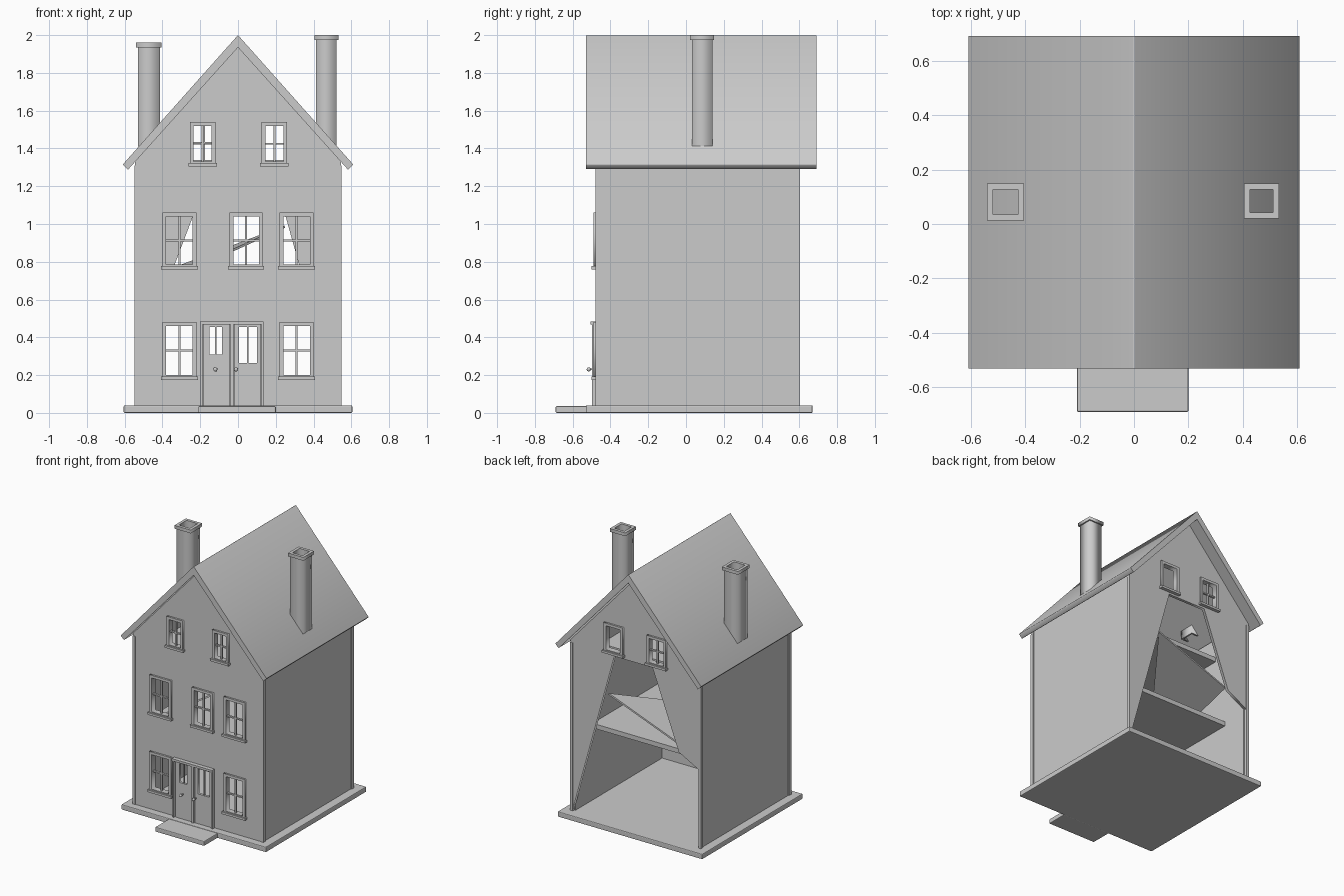
import bpy
from math import radians
from mathutils import Matrix

if "Cube" in bpy.data.objects:
    bpy.data.objects.remove(bpy.data.objects["Cube"])


def finish(ob, bevel=0):
    if bevel:
        m = ob.modifiers.new("bevel", 'BEVEL')
        m.width, m.segments = bevel, 2
    return ob


def box(name, x0, x1, y0, y1, z0, z1, bevel=0):
    me = bpy.data.meshes.new(name)
    v = [(x, y, z) for x in (x0, x1) for y in (y0, y1) for z in (z0, z1)]
    f = [(0, 1, 3, 2), (4, 6, 7, 5), (0, 4, 5, 1), (2, 3, 7, 6), (0, 2, 6, 4), (1, 5, 7, 3)]
    me.from_pydata(v, [], f)
    ob = bpy.data.objects.new(name, me)
    bpy.context.collection.objects.link(ob)
    return finish(ob, bevel)


def rect(x0, x1, z0, z1):
    return [(x0, z0), (x1, z0), (x1, z1), (x0, z1)]


def plate(name, loops, y0, y1, bevel=0, mat=None):
    """Flat upright plate: first loop is the outline, the others are holes."""
    cu = bpy.data.curves.new(name + "_outline", 'CURVE')
    cu.dimensions, cu.fill_mode, cu.extrude = '2D', 'BOTH', (y1 - y0) / 2
    for loop in loops:
        s = cu.splines.new('POLY')
        s.points.add(len(loop) - 1)
        for p, (a, b) in zip(s.points, loop):
            p.co = (a, b, 0, 1)
        s.use_cyclic_u = True
    tmp = bpy.data.objects.new("tmp", cu)
    bpy.context.collection.objects.link(tmp)
    dg = bpy.context.evaluated_depsgraph_get()
    me = bpy.data.meshes.new_from_object(tmp.evaluated_get(dg))
    bpy.data.objects.remove(tmp)
    me.transform(mat or Matrix.Translation((0, (y0 + y1) / 2, 0)) @ Matrix.Rotation(radians(90), 4, 'X'))
    me.name = name
    ob = bpy.data.objects.new(name, me)
    bpy.context.collection.objects.link(ob)
    return finish(ob, bevel)


def window(name, x0, x1, z0, z1, y=-0.475, out=-1, bars=True):
    """Frame, glazing bars and sill on a wall face at y."""
    w = 0.02
    ya, yb = sorted((y + out * 0.014, y - out * 0.03))
    plate(name + "_frame", [rect(x0, x1, z0, z1), rect(x0 + w, x1 - w, z0 + w, z1 - w)], ya, yb)
    if bars:
        xc, zc = (x0 + x1) / 2, (z0 + z1) / 2
        ya, yb = sorted((y, y - out * 0.015))
        box(name + "_upright_bar", xc - .005, xc + .005, ya, yb, z0 + w, z1 - w)
        box(name + "_cross_bar", x0 + w, x1 - w, ya, yb, zc - .005, zc + .005)
    ya, yb = sorted((y + out * 0.025, y))
    box(name + "_sill", x0 - .008, x1 + .008, ya, yb, z0 - .005, z0 + .012)


# base and front step
box("base", -.605, .605, -.53, .67, 0, .04, .006)
box("step", -.21, .20, -.69, -.52, 0, .036, .006)

# front wall with window and door openings
wins = [(-.40, -.22, .18, .48), (.22, .40, .18, .48),
        (-.40, -.22, .765, 1.06), (-.045, .13, .765, 1.06), (.22, .40, .765, 1.06),
        (-.255, -.12, 1.31, 1.54), (.125, .26, 1.31, 1.54)]
doors = [(-.195, -.035), (-.03, .13)]
gable = [(-.545, .035), (.545, .035), (.545, 1.33), (0, 1.95), (-.545, 1.33)]
holes = [rect(a + .012, b - .012, c + .012, d - .012) for a, b, c, d in wins]
holes += [rect(a + .012, b - .012, .05, .465) for a, b in doors]
plate("front_wall", [gable] + holes, -.475, -.45)
for i, w in enumerate(wins):
    window(f"window_{i + 1}", *w)

# double doors with glazed panes, trim and knobs
panes = [rect(-.15, -.085, .31, .455), rect(.005, .10, .265, .455)]
for i, ((a, b), pane) in enumerate(zip(doors, panes)):
    plate(f"door_{i + 1}", [rect(a + .01, b - .01, .04, .47), pane], -.485, -.465)
    xc = (pane[0][0] + pane[1][0]) / 2
    box(f"door_bar_{i + 1}", xc - .004, xc + .004, -.48, -.47, pane[0][1], pane[2][1])
    for x in (a, b):
        box(f"door_jamb_{i + 1}", x - .006, x + .006, -.498, -.455, .04, .48)
    box(f"door_head_{i + 1}", a - .006, b + .006, -.505, -.455, .468, .485)
    kx = (-.12, -.01)[i]
    bpy.ops.mesh.primitive_uv_sphere_add(segments=12, ring_count=8, radius=.011, location=(kx, -.515, .23))
    bpy.context.object.name = f"knob_{i + 1}"
    bpy.ops.object.shade_smooth()
    box(f"knob_stem_{i + 1}", kx - .004, kx + .004, -.515, -.48, .226, .234)

# back wall: wide opening under a gable with two windows
back_wins = [(.10, .26, 1.32, 1.54), (-.26, -.10, 1.32, 1.54)]
back = [(-.545, .62), (-.36, .72), (-.14, 1.30), (.18, 1.30), (.53, .04), (.545, .04),
        (.545, 1.33), (0, 1.95), (-.545, 1.33)]
plate("back_wall", [back] + [rect(a + .012, b - .012, c + .012, d - .012) for a, b, c, d in back_wins], .578, .60)
for i, w in enumerate(back_wins):
    window(f"back_window_{i + 1}", *w, y=.60, out=1, bars=i == 1)

# side walls and corner posts
for s, side in ((-1, "left"), (1, "right")):
    a, b = sorted((s * .515, s * .54))
    box(side + "_wall", a, b, -.455, .585, .035, 1.33)
    a, b = sorted((s * .525, s * .547))
    box(side + "_front_post", a, b, -.478, -.45, .04, 1.31)
    box(side + "_back_post", a, b, .577, .603, .04, 1.31)

# inner floors, one of them sagging
box("lower_floor", -.52, .52, -.455, .38, .585, .62)
box("upper_floor", -.52, .52, -.455, .28, 1.15, 1.185)
me = bpy.data.meshes.new("sagging_floor")
me.from_pydata([(-.36, .57, .75), (.25, .57, .98), (-.5, -.45, .64)], [], [(0, 1, 2)])
sag = bpy.data.objects.new("sagging_floor", me)
bpy.context.collection.objects.link(sag)
sag.modifiers.new("thickness", 'SOLIDIFY').thickness = .012

# roof
plate("roof", [[(-.61, 1.315), (-.582, 1.288), (0, 1.935), (.582, 1.288), (.61, 1.315), (0, 2.0)]],
      -.53, .69, .006)

# hollow chimneys with caps
for name, cx, cy, r, z1 in (("left_chimney", -.472, .08, .058, 1.96), ("right_chimney", .468, .085, .054, 2.0)):
    for part, g, lo, hi in (("shaft", 0, 1.41, z1 - .01), ("cap", .01, z1 - .025, z1)):
        q, h = r + g, r - .012
        mat = Matrix.Translation((cx, cy, (lo + hi) / 2))
        plate(f"{name}_{part}", [rect(-q, q, -q, q), rect(-h, h, -h, h)], lo, hi, 0, mat)
